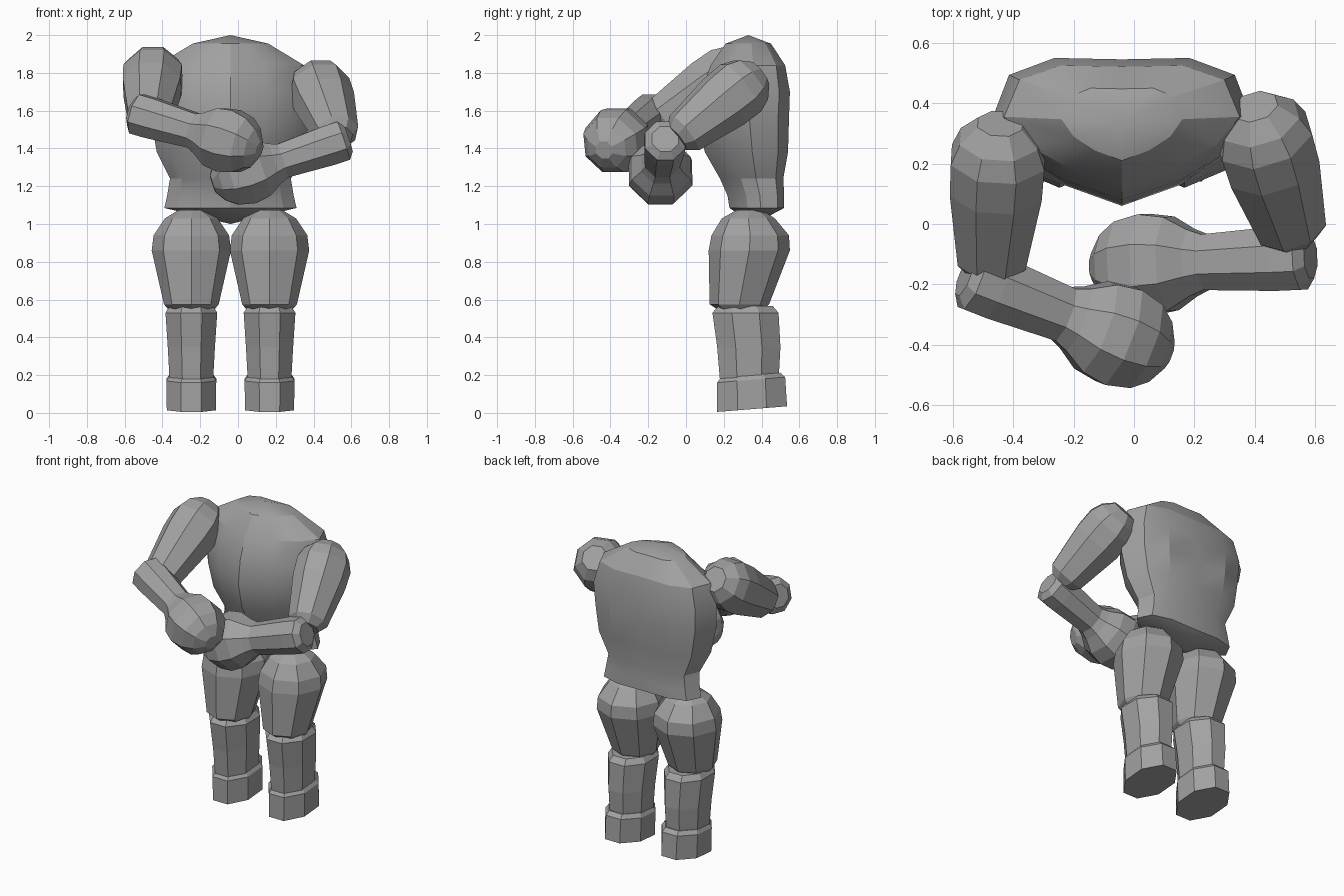
import bpy, bmesh, math
from mathutils import Vector

if "Cube" in bpy.data.objects:
    bpy.data.objects.remove(bpy.data.objects["Cube"], do_unlink=True)

grey = bpy.data.materials.new("mid grey")
grey.use_nodes = True
grey.diffuse_color = (0.36, 0.36, 0.36, 1)
grey.node_tree.nodes["Principled BSDF"].inputs["Base Color"].default_value = grey.diffuse_color

CENTRE_X = -0.04
SIDES = 8


def loft(name, rings, apexes=(None, None)):
    """Skin a list of point rings, closing each end with a face or a fan."""
    bm = bmesh.new()
    loops = [[bm.verts.new(p) for p in ring] for ring in rings]
    n = len(loops[0])
    for a, b in zip(loops, loops[1:]):
        for i in range(n):
            j = (i + 1) % n
            bm.faces.new((a[i], a[j], b[j], b[i]))
    for loop, apex in zip((loops[0], loops[-1]), apexes):
        if apex is None:
            bm.faces.new(loop)
        else:
            tip = bm.verts.new(apex)
            for i in range(n):
                bm.faces.new((loop[i], loop[(i + 1) % n], tip))
    bmesh.ops.recalc_face_normals(bm, faces=bm.faces)
    mesh = bpy.data.meshes.new(name)
    bm.to_mesh(mesh)
    bm.free()
    mesh.materials.append(grey)
    obj = bpy.data.objects.new(name, mesh)
    bpy.context.collection.objects.link(obj)
    return obj


def limb(name, start, end, rows):
    """Eight-sided limb; rows give (fraction along the axis, radius)."""
    start, end = Vector(start), Vector(end)
    axis = end - start
    side = axis.cross(Vector((0, 0, 1))).normalized()
    up = side.cross(axis).normalized()
    rings = []
    for t, r in rows:
        angles = [(i + 0.5) * math.tau / SIDES for i in range(SIDES)]
        rings.append([start + axis * t + r * (side * math.cos(a) + up * math.sin(a))
                      for a in angles])
    return loft(name, rings)


def upright(name, cx, rows, phase, tilt=0):
    """Eight-sided column; rows give (z, half width, front y, back y)."""
    grow = 1 / math.cos(phase)
    rings = []
    for z, w, front, back in rows:
        d = (back - front) / 2
        ring = []
        for i in range(SIDES):
            a = i * math.tau / SIDES + phase
            y = d * grow * math.sin(a)
            ring.append((cx + w * grow * math.cos(a), (front + back) / 2 + y, z + tilt * y))
        rings.append(ring)
    return loft(name, rings)


# Torso: pointed chest, flat back, widest at the sides
half = [(0.45, 0.14), (0.8, 0.33), (1, 0.57), (0.87, 0.88), (0.52, 1)]
outline = [(0, 0)] + half + [(0, 0.99)] + [(-x, y) for x, y in reversed(half)]
torso_rows = [
    (1.085, 0.35, 0.23, 0.52), (1.15, 0.335, 0.22, 0.52), (1.24, 0.32, 0.18, 0.515),
    (1.38, 0.39, 0.10, 0.54), (1.55, 0.42, 0.06, 0.545), (1.7, 0.43, 0.08, 0.55),
    (1.84, 0.39, 0.13, 0.525), (1.955, 0.2, 0.21, 0.45),
]
torso = loft("torso",
             [[(CENTRE_X + x * w, f + y * (b - f), z) for x, y in outline]
              for z, w, f, b in torso_rows],
             ((CENTRE_X, 0.36, 1.0), (CENTRE_X, 0.33, 2.0)))
bpy.context.view_layer.objects.active = torso
torso.select_set(True)
bpy.ops.object.shade_smooth_by_angle(angle=math.radians(22))
torso.select_set(False)

# Legs
thigh_rows = [
    (0.545, 0.12, 0.17, 0.41), (0.575, 0.145, 0.125, 0.44), (0.86, 0.21, 0.12, 0.55),
    (0.94, 0.2, 0.135, 0.545), (1.03, 0.14, 0.19, 0.47), (1.075, 0.065, 0.27, 0.40),
]
shin_rows = [
    (0.17, 0.115, 0.18, 0.49), (0.35, 0.125, 0.165, 0.5),
    (0.53, 0.137, 0.14, 0.49), (0.565, 0.115, 0.17, 0.46),
]
foot_rows = [(0.02, 0.13, 0.165, 0.535), (0.175, 0.132, 0.165, 0.525), (0.2, 0.115, 0.185, 0.5)]
for side, sign in (("left", 1), ("right", -1)):
    cx = CENTRE_X + sign * 0.207
    upright(side + "_thigh", cx, thigh_rows, 0)
    upright(side + "_shin", cx, shin_rows, math.pi / SIDES)
    upright(side + "_foot", cx, foot_rows, math.pi / SIDES, 0.08)

# Arms folded across the front, forearms ending in round fists
upper_rows = [(-0.33, 0.08), (-0.18, 0.14), (0, 0.168), (0.3, 0.165), (1, 0.122), (1.12, 0.08)]
fore_rows = [
    (0, 0.075), (0.05, 0.115), (0.2, 0.115), (0.64, 0.1), (0.72, 0.12),
    (0.85, 0.168), (1, 0.182), (1.15, 0.16), (1.25, 0.115), (1.32, 0.05),
]
limb("left_upper_arm", (0.43, 0.29, 1.72), (0.52, -0.01, 1.48), upper_rows)
limb("right_upper_arm", (-0.45, 0.22, 1.79), (-0.47, -0.12, 1.57), upper_rows)
limb("left_forearm", (0.585, -0.11, 1.45), (0.04, -0.135, 1.27), fore_rows)
limb("right_forearm", (-0.56, -0.17, 1.59), (-0.05, -0.37, 1.44), fore_rows)
